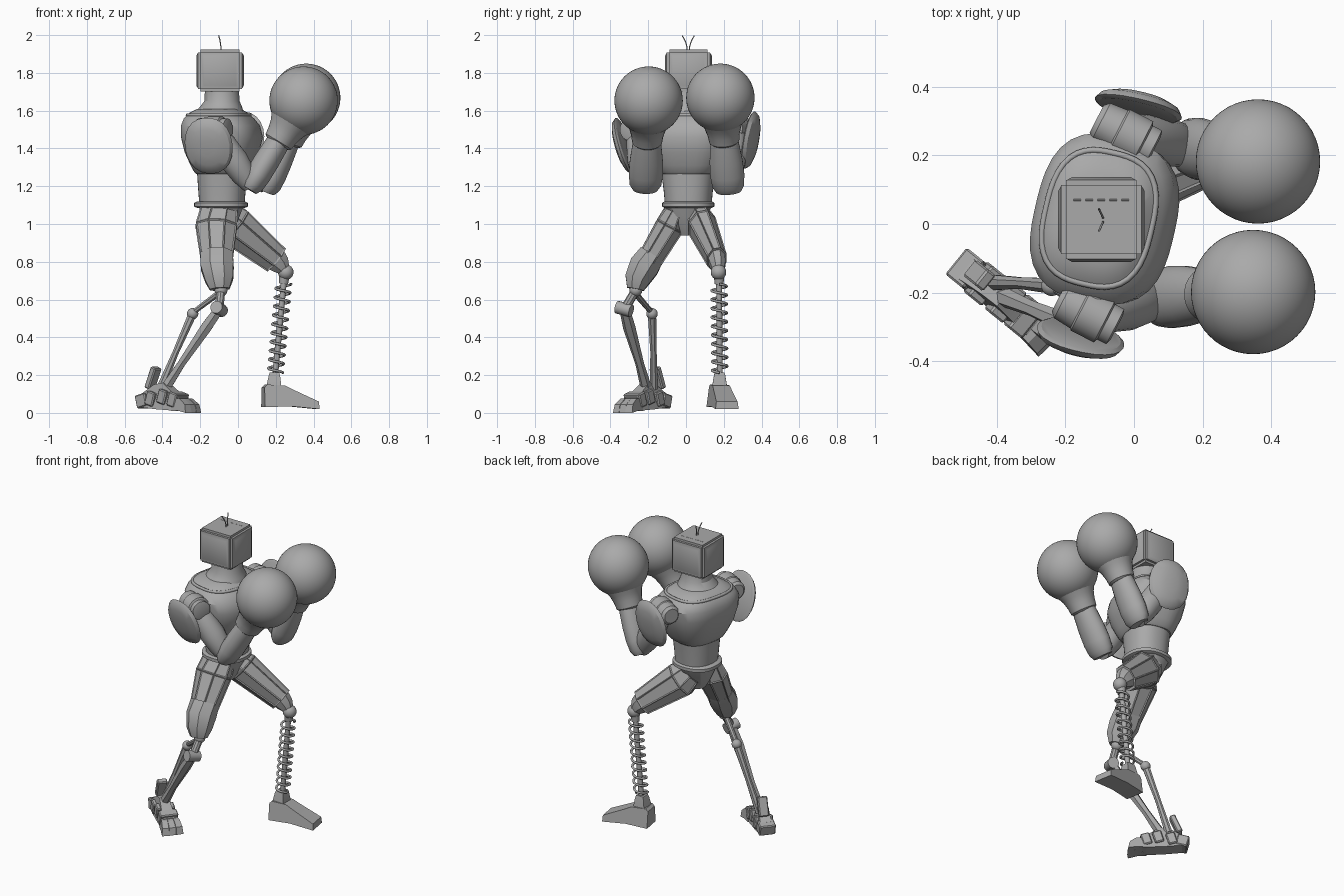
import bpy, bmesh
from math import sin, cos, pi, radians
from mathutils import Vector, Matrix

cube = bpy.data.objects.get("Cube")
if cube:
    bpy.data.objects.remove(cube, do_unlink=True)

grey = bpy.data.materials.new("plain grey")
grey.use_nodes = True
grey.diffuse_color = (0.4, 0.4, 0.4, 1)
grey.node_tree.nodes["Principled BSDF"].inputs["Base Color"].default_value = (0.4, 0.4, 0.4, 1)
X, Y, Z = Vector((1, 0, 0)), Vector((0, 1, 0)), Vector((0, 0, 1))
YAW = -0.23                                   # twist of the upper body
SIDE = Matrix.Rotation(YAW, 3, 'Z') @ Y       # shoulder line
AHEAD = Matrix.Rotation(YAW, 3, 'Z') @ X


def finish(name, bm, angle=32):
    """Turn a bmesh into a shaded object."""
    bmesh.ops.recalc_face_normals(bm, faces=bm.faces)
    mesh = bpy.data.meshes.new(name)
    bm.to_mesh(mesh)
    bm.free()
    mesh.materials.append(grey)
    mesh.shade_smooth()
    mesh.set_sharp_from_angle(angle=radians(angle))
    ob = bpy.data.objects.new(name, mesh)
    bpy.context.collection.objects.link(ob)
    return ob


def limb(name, points, radii, sides=20, ref=Y, power=2.0, panel=0, flat=False):
    """Loft rings across a path; radii are numbers or (across, along ref)."""
    pts = [Vector(p) for p in points]
    bm, rings = bmesh.new(), []
    for i, (p, r) in enumerate(zip(pts, radii)):
        a, b = r if isinstance(r, tuple) else (r, r)
        d = (pts[min(i + 1, len(pts) - 1)] - pts[max(i - 1, 0)]).normalized()
        if flat:
            d = Z
        u = d.cross(ref).normalized()
        v = u.cross(d)
        ring = []
        for k in range(sides):
            t = 2 * pi * (k + 0.5) / sides
            c, s = cos(t), sin(t)
            n = (abs(c) ** power + abs(s) ** power) ** (-1 / power)
            ring.append(bm.verts.new(p + u * a * c * n + v * b * s * n))
        rings.append(ring)
    walls = []
    for low, high in zip(rings, rings[1:]):
        for k in range(sides):
            j = (k + 1) % sides
            walls.append(bm.faces.new((low[k], low[j], high[j], high[k])))
    bm.faces.new(rings[0])
    bm.faces.new(rings[-1])
    bmesh.ops.recalc_face_normals(bm, faces=bm.faces)
    if panel:
        bmesh.ops.inset_individual(bm, faces=walls, thickness=panel, depth=-panel * 0.5)
    return finish(name, bm)


def stack(name, rows, centre, yaw=0.0, power=2.3, sides=40):
    """Upright body of (height, half depth, half width, shift ahead) rows."""
    rot = Matrix.Rotation(yaw, 3, 'Z')
    return limb(name, [Vector((*centre, r[0])) + rot @ X * sum(r[3:]) for r in rows],
                [(r[1], r[2]) for r in rows], sides, rot @ Y, power, flat=True)


def ball(name, centre, radius, seg=32):
    bm = bmesh.new()
    bmesh.ops.create_uvsphere(bm, u_segments=seg, v_segments=seg * 2 // 3, radius=radius,
                              matrix=Matrix.Translation(centre))
    return finish(name, bm)


def block(name, centre, size, yaw=0.0, pitch=0.0, bevel=0.006):
    bm = bmesh.new()
    m = (Matrix.Translation(centre) @ Matrix.Rotation(yaw, 4, 'Z')
         @ Matrix.Rotation(pitch, 4, 'Y') @ Matrix.Diagonal((*size, 1)))
    bmesh.ops.create_cube(bm, size=1, matrix=m)
    bmesh.ops.bevel(bm, geom=bm.edges[:], offset=bevel, segments=1, affect='EDGES')
    return finish(name, bm)


def wedge(name, outline, origin, yaw, low, high):
    """Side outline given width, narrowing from low to high with height."""
    bm = bmesh.new()
    top = max(z for _, z in outline)
    m = Matrix.Translation(origin) @ Matrix.Rotation(yaw, 4, 'Z')
    sides = []
    for s in (-0.5, 0.5):
        sides.append([bm.verts.new(m @ Vector((x, s * (low + (high - low) * z / top), z)))
                      for x, z in outline])
        bm.faces.new(sides[-1])
    for k in range(len(outline)):
        j = (k + 1) % len(outline)
        bm.faces.new((sides[0][k], sides[0][j], sides[1][j], sides[1][k]))
    return finish(name, bm, 20)


def wire(name, points, thick, closed=False):
    """Round wire along points, turned into a mesh."""
    cu = bpy.data.curves.new(name, 'CURVE')
    cu.dimensions, cu.bevel_depth, cu.bevel_resolution = '3D', thick, 2
    sp = cu.splines.new('POLY')
    sp.points.add(len(points) - 1)
    for q, p in zip(sp.points, points):
        q.co = (*p, 1)
    sp.use_cyclic_u = closed
    tmp = bpy.data.objects.new(name + "_path", cu)
    bpy.context.collection.objects.link(tmp)
    bm = bmesh.new()
    mesh = bpy.data.meshes.new_from_object(tmp.evaluated_get(bpy.context.evaluated_depsgraph_get()))
    bm.from_mesh(mesh)
    bpy.data.objects.remove(tmp, do_unlink=True)
    return finish(name, bm, 60)


# Head: bevelled box with low framed panels on its four sides
bm = bmesh.new()
bmesh.ops.create_cube(bm, size=1, matrix=Matrix.Translation((-0.095, 0.013, 1.812))
                      @ Matrix.Diagonal((0.234, 0.23, 0.222, 1)))
bmesh.ops.bevel(bm, geom=bm.edges[:], offset=0.014, segments=2, affect='EDGES')
panels = [f for f in bm.faces if f.calc_area() > 0.03 and abs(f.normal.z) < 0.1]
for thick, depth in ((0.004, 0), (0.022, 0.009)):
    bmesh.ops.inset_individual(bm, faces=panels, thickness=thick, depth=depth)
finish("head", bm)
for k in range(5):
    block("head_vent", (-0.165 + 0.035 * k, 0.07, 1.922), (0.022, 0.006, 0.004), bevel=0.001)
for s in (-1, 1):
    wire("antenna", [(-0.09 - 0.012 * t * t, 0.012 + s * (0.006 + 0.026 * t * t), 1.92 + 0.077 * t)
                     for t in (0, 0.25, 0.5, 0.75, 1)], 0.003)

# Torso
MID = (-0.085, 0.012)
stack("neck", [(1.57, 0.14, 0.15, -0.02), (1.62, 0.112, 0.115, -0.005), (1.65, 0.094, 0.096),
               (1.71, 0.09, 0.09)], MID, power=2)
stack("chest", [(1.265, 0.13, 0.145), (1.275, 0.14, 0.158), (1.31, 0.158, 0.18), (1.38, 0.188, 0.215),
                (1.46, 0.206, 0.24), (1.52, 0.198, 0.245, -0.008), (1.558, 0.176, 0.222, -0.016),
                (1.588, 0.145, 0.18, -0.02), (1.61, 0.11, 0.13, -0.015)], MID, YAW, 2.8)
stack("abdomen", [(1.09, 0.118, 0.122), (1.18, 0.125, 0.13), (1.29, 0.132, 0.145)], MID, YAW / 2)
stack("belt", [(1.085, 0.125, 0.125), (1.092, 0.142, 0.138), (1.112, 0.142, 0.138), (1.12, 0.125, 0.125)],
      (-0.09, 0.012))
stack("pelvis", [(0.94, 0.05, 0.045), (0.98, 0.075, 0.06), (1.04, 0.1, 0.1), (1.09, 0.12, 0.125)],
      (-0.09, 0.012), sides=12)
collar = []
for k in range(48):
    c, s = cos(k * pi / 24), sin(k * pi / 24)
    n = (abs(c) ** 2.8 + abs(s) ** 2.8) ** (-1 / 2.8)
    collar.append(Vector((*MID, 1.577)) + AHEAD * (0.156 * c * n - 0.018) + SIDE * 0.195 * s * n)
wire("chest_collar", collar, 0.009, True)

# Arms: shoulder joint, pad, upper arm, forearm, boxing glove
for side, sh, elbow, glove, pad, lean in (
        ("right", (-0.13, -0.26, 1.5), (0.07, -0.215, 1.2), (0.347, -0.198, 1.653), (-0.155, -0.325, 1.415), 0.3),
        ("left", (-0.02, 0.26, 1.51), (0.16, 0.225, 1.19), (0.361, 0.182, 1.668), (0.012, 0.335, 1.445), 0.18)):
    sh, elbow, glove, pad = map(Vector, (sh, elbow, glove, pad))
    out = SIDE if side == "left" else -SIDE
    limb(side + "_shoulder_link", [sh - out * 0.09, sh], [0.05, 0.055], ref=Z)
    fwd = (AHEAD - SIDE * 0.25).normalized()
    limb(side + "_shoulder_joint", [sh + fwd * t for t in (-0.1, -0.085, -0.03, -0.025, 0.05, 0.055, 0.085, 0.09)],
         [0.045, 0.06, 0.065, 0.07, 0.07, 0.058, 0.058, 0.04], 24, Z)
    tilt = (out - Z * lean).normalized()      # the pad faces outward and down
    limb(side + "_shoulder_pad", [pad + tilt * t for t in (-0.006, 0.002, 0.02, 0.034, 0.042)],
         [(0.118, 0.14), (0.13, 0.155), (0.118, 0.14), (0.083, 0.1), (0.04, 0.05)], 24, Z, 2.2)
    limb(side + "_upper_arm", [sh.lerp(elbow, t) for t in (0.05, 0.25, 0.55, 0.8, 1.0)],
         [0.055, 0.068, 0.075, 0.066, 0.045])
    ax = glove - elbow
    limb(side + "_forearm", [elbow + ax * t for t in (-0.04, 0.02, 0.14, 0.3, 0.48, 0.6)],
         [(0.044, 0.066), (0.062, 0.084), (0.068, 0.091), (0.068, 0.088), (0.064, 0.077), (0.058, 0.07)], 24)
    limb(side + "_glove_cuff", [elbow + ax * t for t in (0.5, 0.52, 0.6, 0.68, 0.76)],
         [0.068, 0.08, 0.086, 0.098, 0.12], 24)
    ball(side + "_glove", glove, 0.181, 48)

# Right leg: armoured thigh, twin-rod shin, clawed foot
limb("right_thigh", [(-0.1, -0.05, 1.08), (-0.115, -0.085, 0.99), (-0.112, -0.21, 0.78)],
     [(0.105, 0.062), (0.118, 0.082), (0.086, 0.072)], 8, panel=0.009)
limb("right_thigh_guard", [(-0.112, -0.18, 0.84), (-0.11, -0.222, 0.775), (-0.1, -0.258, 0.705), (-0.097, -0.268, 0.655)],
     [(0.092, 0.075), (0.094, 0.086), (0.08, 0.072), (0.056, 0.048)], 8)
ball("right_knee_ball", (-0.09, -0.265, 0.65), 0.034, 20)
limb("right_knee_link", [(-0.09, -0.265, 0.65), (-0.1, -0.325, 0.55)], [0.024, 0.024], 10)
limb("right_knee_pin", [(-0.115, -0.365, 0.56), (-0.085, -0.29, 0.54)], [0.034, 0.034], 16, Z)
limb("right_knee_arm", [(-0.1, -0.27, 0.635), (-0.24, -0.18, 0.53)], [0.017, 0.014], 8)
ball("right_shin_ball", (-0.24, -0.18, 0.525), 0.03, 20)
limb("right_shin_front", [(-0.1, -0.325, 0.55), (-0.17, -0.3, 0.45), (-0.3, -0.245, 0.26), (-0.385, -0.21, 0.13)],
     [0.028, 0.033, 0.023, 0.03], 6)
limb("right_shin_rear", [(-0.24, -0.18, 0.525), (-0.33, -0.172, 0.32), (-0.41, -0.17, 0.13)],
     [0.024, 0.018, 0.024], 8)
TURN = -0.68
ALONG = Matrix.Rotation(TURN, 3, 'Z') @ X
ACROSS = Matrix.Rotation(TURN, 3, 'Z') @ Y
HEEL = Vector((-0.49, -0.13, 0))
wedge("right_foot", [(0.0, 0.03), (0.0, 0.1), (0.08, 0.15), (0.14, 0.16), (0.2, 0.115), (0.26, 0.08),
                     (0.26, 0.01), (0.1, 0.02)], HEEL, TURN, 0.1, 0.055)
for s in (-1, 0, 1):
    wedge("right_toe", [(0.0, 0.01), (0.0, 0.08), (0.06, 0.075), (0.1, 0.045), (0.11, 0.0), (0.05, 0.012)],
          HEEL + ALONG * 0.22 + ACROSS * 0.03 * s, TURN + 0.12 * s, 0.046, 0.034)
for t, z in ((0.07, 0.075), (0.15, 0.085), (0.22, 0.07)):
    block("right_foot_plate", HEEL + ALONG * t + Z * z, (0.055, 0.112, 0.075), TURN, 0.3)
block("right_heel", HEEL + ALONG * 0.005 + Z * 0.065, (0.07, 0.1, 0.07), TURN, -0.25)
block("right_heel_fin", (-0.45, -0.15, 0.185), (0.035, 0.06, 0.12), TURN, 0.4)

# Left leg: thigh, knee ball, sprung shin, plain foot
limb("left_thigh", [(-0.075, 0.06, 1.05), (-0.02, 0.085, 0.99), (0.2, 0.163, 0.812)],
     [(0.09, 0.065), (0.114, 0.08), (0.084, 0.057)], 8, panel=0.009)
limb("left_thigh_end", [(0.19, 0.16, 0.82), (0.222, 0.168, 0.787), (0.25, 0.172, 0.75)],
     [(0.072, 0.05), (0.058, 0.045), (0.03, 0.03)], 8)
ball("left_knee_ball", (0.253, 0.172, 0.745), 0.041, 24)
top, foot = Vector((0.245, 0.175, 0.72)), Vector((0.195, 0.179, 0.18))
limb("left_shin_rod", [top, foot], [0.016, 0.016], 12)
limb("left_shin_cap", [top, top.lerp(foot, 0.07)], [0.028, 0.024], 12)
COILS, STEPS = 10, 18
wire("left_shin_spring", [top.lerp(foot, 0.07 + 0.87 * k / (COILS * STEPS))
                          + X * 0.04 * cos(2 * pi * k / STEPS) + Y * 0.04 * sin(2 * pi * k / STEPS)
                          for k in range(COILS * STEPS + 1)], 0.007)
limb("left_ankle", [(0.193, 0.178, 0.215), (0.193, 0.178, 0.2), (0.19, 0.178, 0.13)], [0.035, 0.042, 0.058], 4)
wedge("left_foot", [(0.0, 0.03), (0.0, 0.135), (0.015, 0.15), (0.11, 0.145), (0.16, 0.12), (0.29, 0.06),
                    (0.293, 0.02), (0.14, 0.035)], (0.133, 0.168, 0), 0.17, 0.13, 0.09)
block("left_foot_plate", (0.335, 0.203, 0.094), (0.13, 0.07, 0.009), 0.17, 0.43, 0.002)
